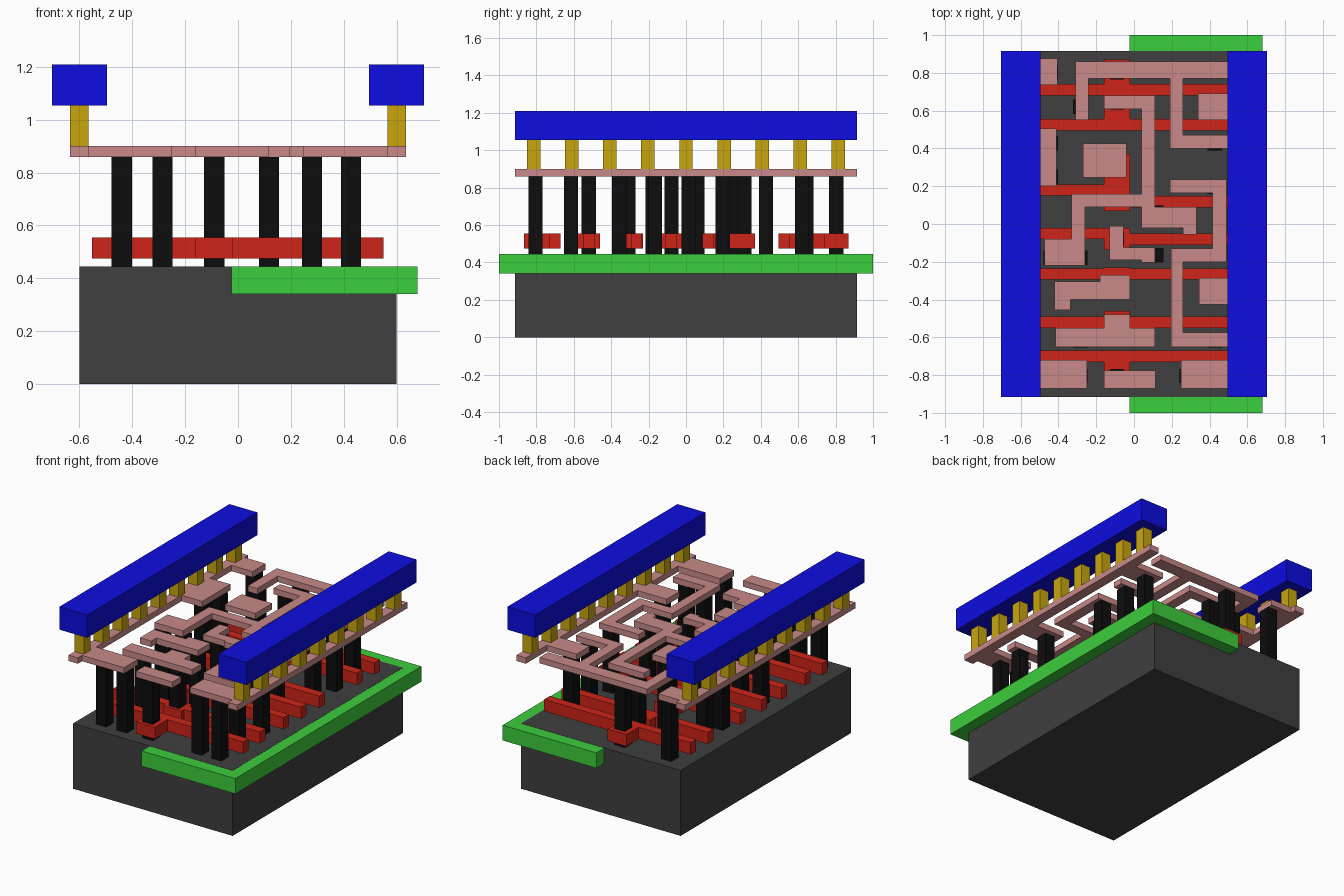
import bpy, bmesh


def material(name, rgb):
    m = bpy.data.materials.new(name)
    m.diffuse_color = (*rgb, 1)
    return m


DARK = material("dark_grey", (0.05, 0.05, 0.05))
GREEN = material("green", (0.045, 0.62, 0.045))
RED = material("red", (0.62, 0.018, 0.009))
BLACK = material("black", (0.004, 0.004, 0.004))
PINK = material("pink", (0.58, 0.255, 0.25))
YELLOW = material("yellow", (0.58, 0.38, 0.004))
BLUE = material("blue", (0.004, 0.004, 0.75))


def prism(name, outline, z0, z1, mat):
    """Flat outline in x, y extruded from z0 to z1."""
    bm = bmesh.new()
    face = bm.faces.new([bm.verts.new((x, y, z0)) for x, y in outline])
    top = bmesh.ops.extrude_face_region(bm, geom=[face])["geom"]
    bmesh.ops.translate(bm, vec=(0, 0, z1 - z0),
                        verts=[v for v in top if isinstance(v, bmesh.types.BMVert)])
    bmesh.ops.recalc_face_normals(bm, faces=bm.faces)
    mesh = bpy.data.meshes.new(name)
    bm.to_mesh(mesh)
    bm.free()
    mesh.materials.append(mat)
    ob = bpy.data.objects.new(name, mesh)
    bpy.context.collection.objects.link(ob)
    return ob


def box(name, x0, x1, y0, y1, z0, z1, mat):
    return prism(name, [(x0, y0), (x1, y0), (x1, y1), (x0, y1)], z0, z1, mat)


# Substrate block and the well set just below its top face
box("substrate", -0.6, 0.6, -0.915, 0.915, 0, 0.445, DARK)
box("well", -0.025, 0.68, -1, 1, 0.34, 0.444, GREEN)

# Gate lines: left bar bottom, right bar bottom, pad bottom, pad top
BAR = 0.06
for i, (yl, yr, p0, p1) in enumerate([
        (0.68, 0.68, 0.68, 0.87), (0.495, 0.495, 0.495, 0.615),
        (0.15, 0.088, 0.07, 0.37), (-0.08, -0.11, -0.134, -0.02),
        (-0.295, -0.295, -0.32, -0.23), (-0.55, -0.55, -0.578, -0.46),
        (-0.73, -0.73, -0.866, -0.67)]):
    a, b, c, d = -0.553, -0.16, -0.02, 0.55
    prism(f"gate_{i}", [(a, yl), (b, yl), (b, p0), (c, p0), (c, yr), (d, yr),
                        (d, yr + BAR), (c, yr + BAR), (c, p1), (b, p1),
                        (b, yl + BAR), (a, yl + BAR)], 0.475, 0.555, RED)

# Contact posts, grouped by column
posts = {
    -0.44: (0.803, 0.427, 0.25, -0.178, -0.805),
    -0.285: (0.62, -0.178, -0.357, -0.615, -0.805),
    -0.09: (0.803, 0.643, 0.313, -0.078, -0.308, -0.52, -0.805),
    0.117: (0.06, -0.165),
    0.28: (0.015, -0.805),
    0.427: (0.62, 0.427, 0.197, -0.357, -0.615, -0.805),
}
for x, ys in posts.items():
    for y in ys:
        box("contact_post", x - 0.038, x + 0.038, y - 0.038, y + 0.038, 0.445, 0.86, BLACK)

# Lower metal tracks
Z0, Z1 = 0.86, 0.9


def track(name, *outline):
    prism(name, outline, Z0, Z1, PINK)


track("top_track", (-0.31, 0.86), (0.5, 0.86), (0.5, 0.77), (0.26, 0.77), (0.26, 0.47),
      (0.5, 0.47), (0.5, 0.4), (0.19, 0.4), (0.19, 0.77), (-0.24, 0.77), (-0.24, 0.55),
      (-0.31, 0.55))
track("centre_track", (-0.16, 0.68), (0.11, 0.68), (0.11, 0.09), (0.33, 0.09),
      (0.33, -0.055), (0.26, -0.055), (0.26, -0.02), (0.04, -0.02), (0.04, 0.09),
      (-0.26, 0.09), (-0.26, -0.22), (-0.475, -0.22), (-0.475, -0.08), (-0.33, -0.08),
      (-0.33, 0.16), (0.04, 0.16), (0.04, 0.61), (-0.16, 0.61))
track("square_pad", (-0.27, 0.245), (-0.04, 0.245), (-0.04, 0.425), (-0.27, 0.425))
track("right_track", (0.19, 0.235), (0.49, 0.235), (0.49, -0.2), (0.26, -0.2),
      (0.26, -0.575), (0.5, -0.575), (0.5, -0.65), (0.195, -0.65), (0.195, -0.13),
      (0.415, -0.13), (0.415, 0.165), (0.19, 0.165))
track("hook_track", (-0.13, -0.01), (-0.055, -0.01), (-0.055, -0.125), (0.11, -0.125),
      (0.11, -0.205), (0.04, -0.205), (0.04, -0.19), (-0.13, -0.19))
track("step_track", (-0.18, -0.27), (-0.02, -0.27), (-0.02, -0.4), (-0.335, -0.4),
      (-0.335, -0.455), (-0.42, -0.455), (-0.42, -0.305), (-0.18, -0.305))
track("tee_track", (-0.16, -0.48), (-0.02, -0.48), (-0.02, -0.55), (0.11, -0.55),
      (0.11, -0.65), (-0.415, -0.65), (-0.415, -0.55), (-0.16, -0.55))
track("front_pad", (-0.16, -0.87), (0.115, -0.87), (0.115, -0.775), (-0.16, -0.775))

# Power rails: comb-shaped lower strip, studs and upper bar on both sides
teeth = {-1: [(-0.87, -0.72, 0.25), (0.2, 0.505, 0.41), (0.735, 0.875, 0.405)],
         1: [(-0.87, -0.72, 0.248), (-0.425, -0.285, 0.345), (0.55, 0.69, 0.34)]}
for s, side in ((-1, "left"), (1, "right")):
    comb = [(s * 0.565, 0.915), (s * 0.635, 0.915), (s * 0.635, -0.915), (s * 0.565, -0.915)]
    for y0, y1, x in teeth[s]:
        comb += [(s * 0.565, y0), (s * x, y0), (s * x, y1), (s * 0.565, y1)]
    track(f"{side}_rail_strip", *comb)
    for i in range(-4, 5):
        y = i * 0.2035
        xs = sorted((s * 0.565, s * 0.635))
        box(f"{side}_stud", *xs, y - 0.036, y + 0.036, 0.9, 1.055, YELLOW)
    box(f"{side}_power_bar", *sorted((s * 0.495, s * 0.705)), -0.915, 0.915, 1.055, 1.21, BLUE)
